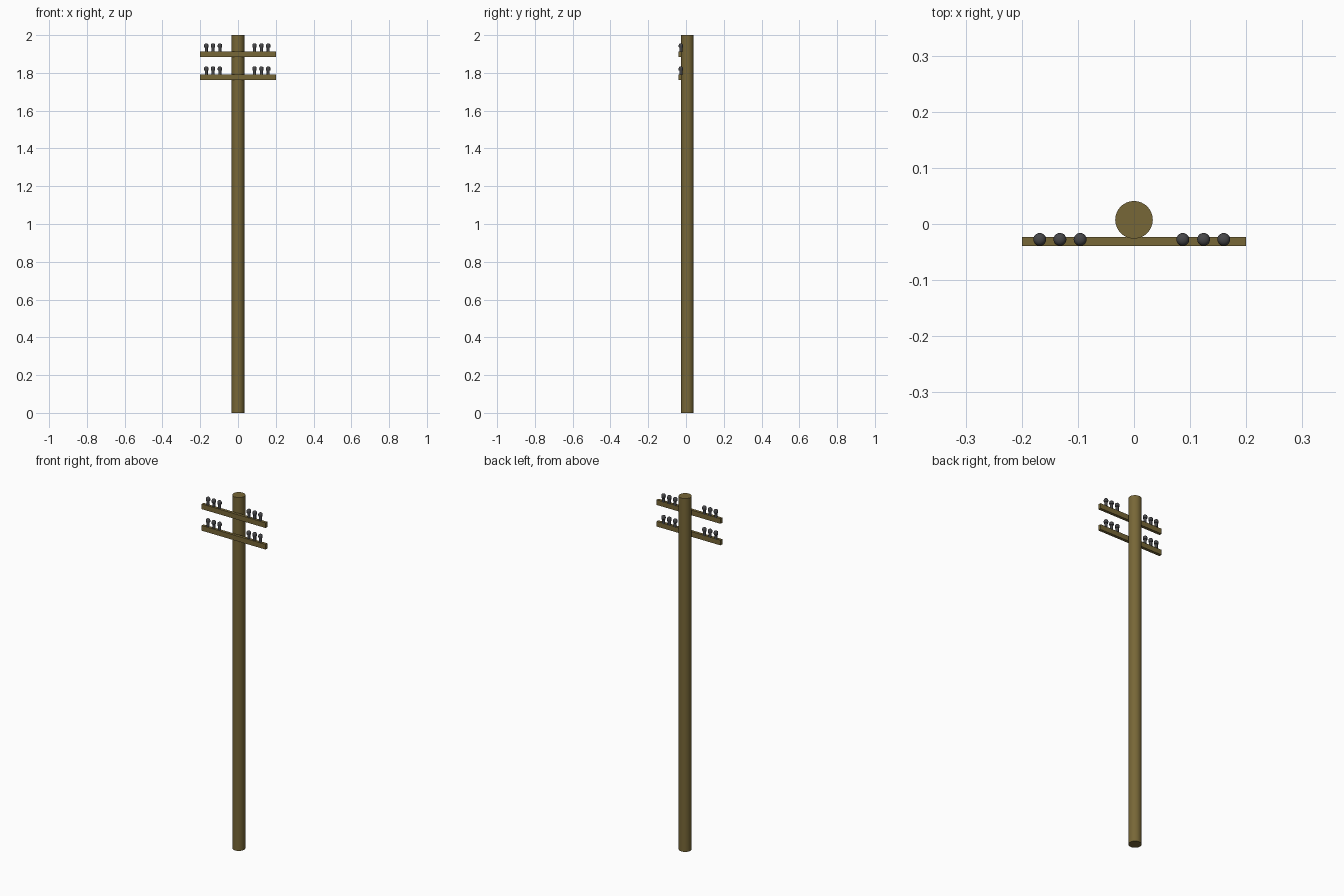
import bpy, math

if "Cube" in bpy.data.objects:
    bpy.data.objects.remove(bpy.data.objects["Cube"])


def material(name, rgb):
    m = bpy.data.materials.new(name)
    m.diffuse_color = (*rgb, 1)
    m.use_nodes = True
    m.node_tree.nodes["Principled BSDF"].inputs["Base Color"].default_value = m.diffuse_color
    return m


WOOD = material("weathered wood", (0.185, 0.135, 0.038))
GREY = material("dark grey ceramic", (0.062, 0.062, 0.066))


def smooth(obj):
    bpy.ops.object.select_all(action='DESELECT')
    obj.select_set(True)
    bpy.context.view_layer.objects.active = obj
    bpy.ops.object.shade_smooth_by_angle(angle=math.radians(40))


def lathe(name, profile, mat, loc, sides=20):
    """Spin (radius, z) points around z, closing both ends."""
    verts, faces = [], []
    for r, z in profile:
        for i in range(sides):
            a = 2 * math.pi * i / sides
            verts.append((r * math.cos(a), r * math.sin(a), z))
    for k in range(len(profile) - 1):
        for i in range(sides):
            j = (i + 1) % sides
            faces.append((k * sides + i, k * sides + j,
                          (k + 1) * sides + j, (k + 1) * sides + i))
    top = (len(profile) - 1) * sides
    faces.append(tuple(reversed(range(sides))))
    faces.append(tuple(range(top, top + sides)))
    mesh = bpy.data.meshes.new(name)
    mesh.from_pydata(verts, [], faces)
    mesh.materials.append(mat)
    obj = bpy.data.objects.new(name, mesh)
    bpy.context.collection.objects.link(obj)
    obj.location = loc
    smooth(obj)
    return obj


# Round pole
lathe("pole", [(0.0335, 0), (0.0335, 2)], WOOD, (0, 0.0075, 0), 32)

# Insulator: thin stem, wider head with a domed top
insulator_profile = [(0.008, -0.002), (0.008, 0.021), (0.0108, 0.023),
                     (0.0115, 0.027), (0.0115, 0.034), (0.0102, 0.039),
                     (0.0065, 0.0425), (0.002, 0.0435)]

for level, z in (("upper", 1.898), ("lower", 1.776)):
    # Crossarm on the front of the pole
    bpy.ops.mesh.primitive_cube_add(size=1, location=(0, -0.031, z))
    arm = bpy.context.object
    arm.name = level + "_crossarm"
    arm.scale = (0.4, 0.0165, 0.029)
    bpy.ops.object.transform_apply(location=False, rotation=False, scale=True)
    arm.data.materials.append(WOOD)
    # Three insulators on each end
    for n, x in enumerate((-0.168, -0.132, -0.096, 0.087, 0.124, 0.16)):
        lathe(f"{level}_insulator_{n + 1}", insulator_profile, GREY,
              (x, -0.0275, z + 0.0145))
